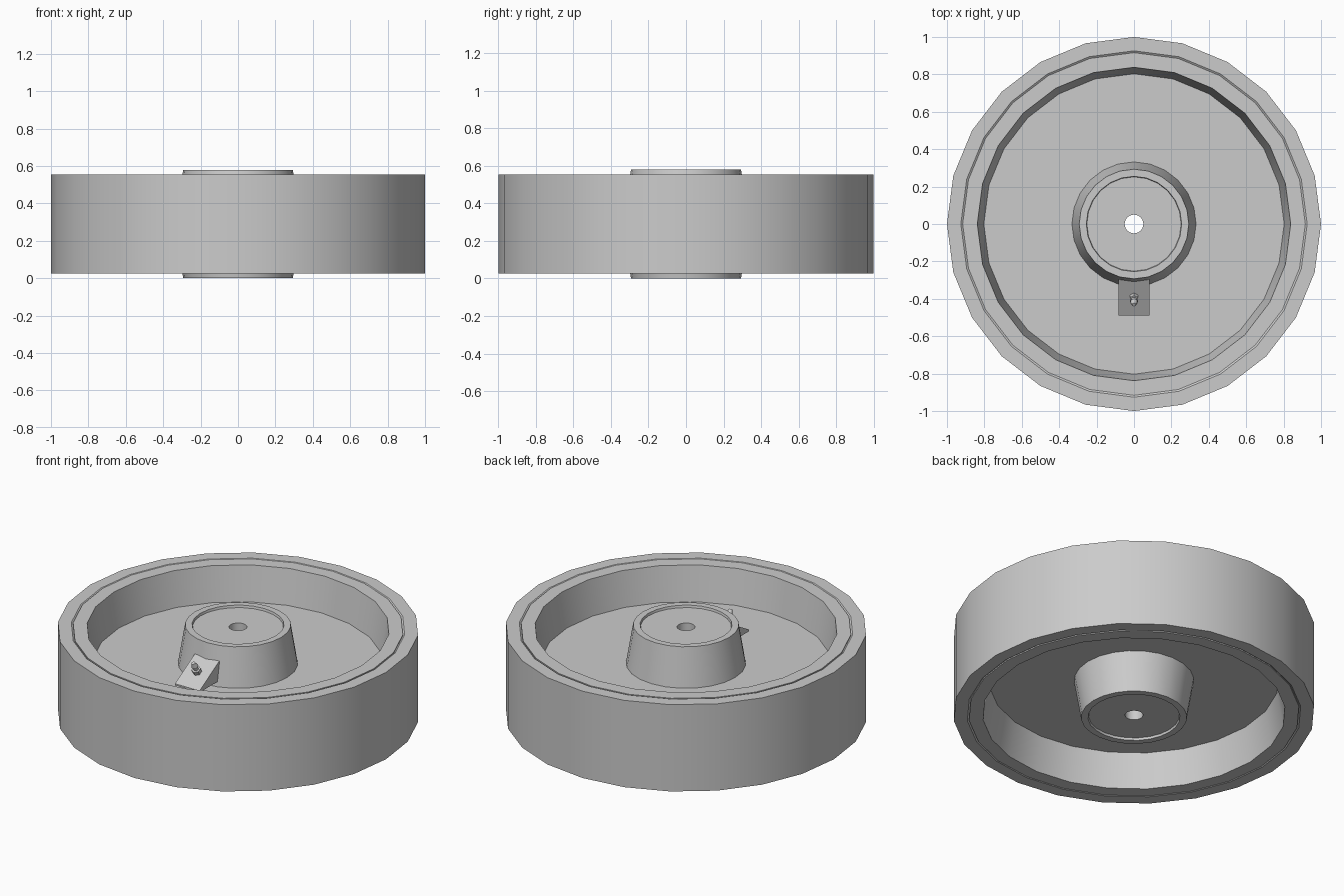
import bpy, bmesh, math
from mathutils import Vector, Matrix

cube = bpy.data.objects.get("Cube")
if cube:
    bpy.data.objects.remove(cube, do_unlink=True)

MID = 0.29      # height of the wheel's middle plane
SIDES = 24

grey = bpy.data.materials.new("plain grey")
grey.use_nodes = True
colour = (0.6, 0.6, 0.6, 1)
grey.diffuse_color = colour
grey.node_tree.nodes["Principled BSDF"].inputs["Base Color"].default_value = colour


def finish(name, bm, smooth=True):
    bmesh.ops.recalc_face_normals(bm, faces=bm.faces)
    mesh = bpy.data.meshes.new(name)
    bm.to_mesh(mesh)
    bm.free()
    mesh.materials.append(grey)
    obj = bpy.data.objects.new(name, mesh)
    bpy.context.collection.objects.link(obj)
    if smooth:
        bpy.ops.object.select_all(action='DESELECT')
        obj.select_set(True)
        bpy.context.view_layer.objects.active = obj
        bpy.ops.object.shade_smooth_by_angle(angle=math.radians(30))
    return obj


def lathe(name, profile, sides=SIDES):
    """Turn a closed (radius, height) loop around the z axis."""
    bm = bmesh.new()
    rings = []
    for i in range(sides):
        a = 2 * math.pi * i / sides
        rings.append([bm.verts.new((r * math.cos(a), r * math.sin(a), z))
                      for r, z in profile])
    n = len(profile)
    for i in range(sides):
        a, b = rings[i], rings[(i + 1) % sides]
        for j in range(n):
            k = (j + 1) % n
            bm.faces.new((a[j], b[j], b[k], a[k]))
    return finish(name, bm)


def mirrored(half):
    """Complete an upper half profile with its reflection in the middle plane."""
    return ([(r, MID + h) for r, h in half]
            + [(r, MID - h) for r, h in reversed(half)])


# Tyre, with a small bevel beside the rim
lathe("tyre", mirrored([(0.905, 0.25), (0.926, 0.265), (1.0, 0.265)]))

# Rim, web and hub with a shallow recess and an axle bore
lathe("wheel_body", mirrored([
    (0.05, 0.276), (0.252, 0.276), (0.255, 0.29), (0.293, 0.29),
    (0.332, 0.055), (0.803, 0.055), (0.838, 0.265), (0.916, 0.265)]))

# Wedge bracket on the hub
bm = bmesh.new()
section = [(-0.49, 0.374), (-0.49, 0.384), (-0.30, 0.492), (-0.27, 0.492), (-0.27, 0.374)]
face = bm.faces.new([bm.verts.new((-0.083, y, z)) for y, z in section])
new = bmesh.ops.extrude_face_region(bm, geom=[face])["geom"]
bmesh.ops.translate(bm, vec=(0.166, 0, 0),
                    verts=[v for v in new if isinstance(v, bmesh.types.BMVert)])
finish("fitting_bracket", bm, smooth=False)

# Grease fitting standing square to the wedge: hex nut, neck and head
lean = math.atan2(0.108, 0.19)
pose = Matrix.Translation((0, -0.392, 0.44)) @ Matrix.Rotation(lean, 4, 'X')
for name, sides, r1, r2, low, high in [
        ("fitting_nut", 6, 0.026, 0.026, -0.01, 0.025),
        ("fitting_neck", 12, 0.014, 0.012, 0.025, 0.05),
        ("fitting_head", 12, 0.02, 0.01, 0.05, 0.08)]:
    bm = bmesh.new()
    bmesh.ops.create_cone(bm, cap_ends=True, segments=sides, radius1=r1, radius2=r2,
                          depth=high - low,
                          matrix=pose @ Matrix.Translation((0, 0, (low + high) / 2)))
    finish(name, bm)
